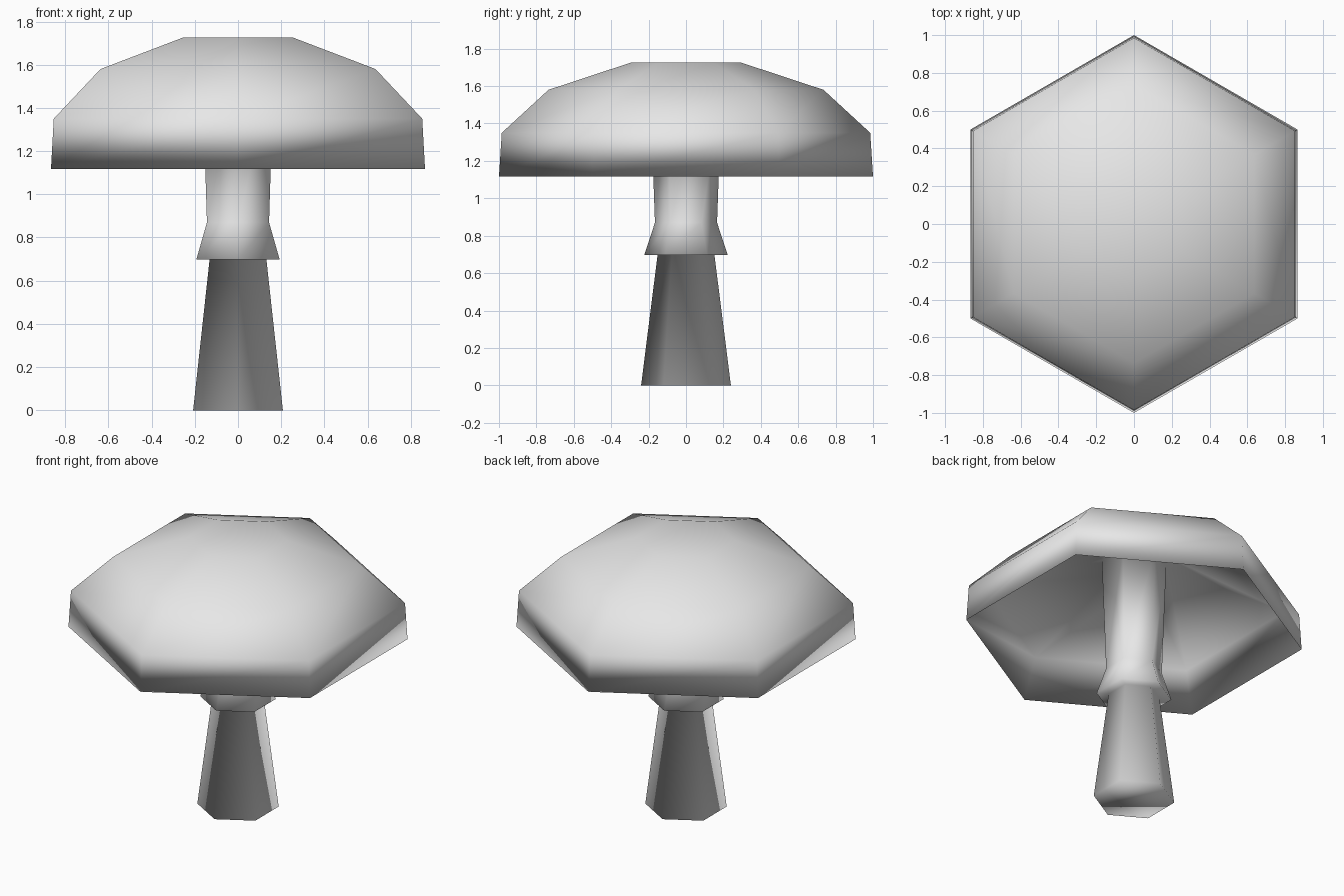
import bpy
import bmesh
import math

cube = bpy.data.objects.get("Cube")
if cube:
    bpy.data.objects.remove(cube)

SIDES = 6

# Single pale grey material
grey = bpy.data.materials.new("pale_grey")
grey.use_nodes = True
colour = (0.8, 0.8, 0.8, 1.0)
grey.diffuse_color = colour
grey.node_tree.nodes["Principled BSDF"].inputs["Base Color"].default_value = colour


def lathe(name, profile):
    """Sweep a (radius, height) profile around z, with corners on the y axis, and close both ends."""
    bm = bmesh.new()
    rings = []
    for radius, z in profile:
        angles = [math.pi / 2 + math.tau * i / SIDES for i in range(SIDES)]
        rings.append([bm.verts.new((radius * math.cos(a), radius * math.sin(a), z)) for a in angles])
    for low, high in zip(rings, rings[1:]):
        for i in range(SIDES):
            j = (i + 1) % SIDES
            bm.faces.new((low[i], low[j], high[j], high[i]))
    bm.faces.new(rings[0][::-1])
    bm.faces.new(rings[-1])
    bmesh.ops.recalc_face_normals(bm, faces=bm.faces)
    for face in bm.faces:
        face.smooth = True
    mesh = bpy.data.meshes.new(name)
    bm.to_mesh(mesh)
    bm.free()
    mesh.materials.append(grey)
    obj = bpy.data.objects.new(name, mesh)
    bpy.context.collection.objects.link(obj)
    return obj


# Profiles run from the ground up, joined so the shading flows across each rim
stem = [(0.24, 0.0), (0.152, 0.697)]
skirt = [(0.223, 0.697), (0.166, 0.87)]
underside = [(0.192, 1.6), (0.9, 1.36)]
cap = [(1.0, 1.116), (0.985, 1.35), (0.735, 1.58), (0.29, 1.727)]

lathe("mushroom", stem + skirt + underside + cap)
